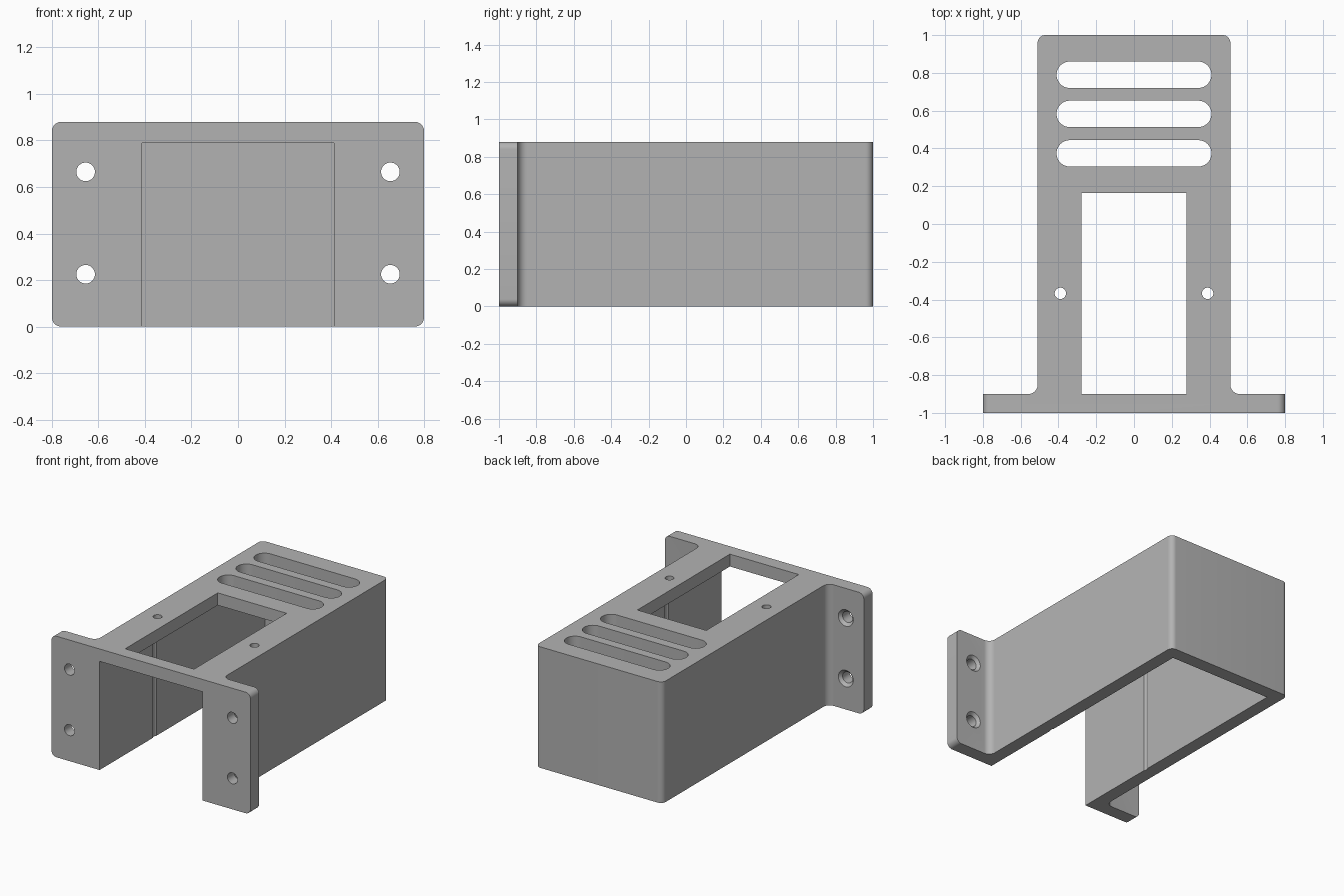
import bpy, bmesh, math
from mathutils import Matrix, Vector

cube = bpy.data.objects.get("Cube")
if cube:
    bpy.data.objects.remove(cube, do_unlink=True)

H = 0.88          # overall height
FLANGE_Y = -0.9   # rear face of the flange

grey = bpy.data.materials.new("plain grey")
grey.use_nodes = True
colour = (0.45, 0.45, 0.45, 1)
grey.diffuse_color = colour
grey.node_tree.nodes["Principled BSDF"].inputs["Base Color"].default_value = colour


def arc(cx, cy, r, start, end, steps=10):
    """Points of an arc, angles in degrees."""
    angles = [math.radians(start + (end - start) * i / steps) for i in range(steps + 1)]
    return [(cx + r * math.cos(a), cy + r * math.sin(a)) for a in angles]


def rounded_rect(x0, x1, y0, y1, r, steps=10):
    pts = []
    for cx, cy, a in ((x1 - r, y0 + r, -90), (x1 - r, y1 - r, 0),
                      (x0 + r, y1 - r, 90), (x0 + r, y0 + r, 180)):
        pts += arc(cx, cy, r, a, a + 90, steps)
    clean = []
    for p in pts:
        if not clean or math.dist(p, clean[-1]) > 1e-5:
            clean.append(p)
    return clean


def finish(name, bm):
    bmesh.ops.recalc_face_normals(bm, faces=bm.faces)
    mesh = bpy.data.meshes.new(name)
    bm.to_mesh(mesh)
    bm.free()
    mesh.materials.append(grey)
    ob = bpy.data.objects.new(name, mesh)
    bpy.context.collection.objects.link(ob)
    return ob


def prism(name, pts, low, high, axis="Z"):
    """Extrude a 2D outline along Z (outline in xy) or Y (outline in xz)."""
    place = (lambda u, v, w: (u, v, w)) if axis == "Z" else (lambda u, v, w: (u, w, v))
    bm = bmesh.new()
    face = bm.faces.new([bm.verts.new(place(u, v, low)) for u, v in pts])
    new = bmesh.ops.extrude_face_region(bm, geom=[face])["geom"]
    bmesh.ops.translate(bm, verts=[g for g in new if isinstance(g, bmesh.types.BMVert)],
                        vec=place(0, 0, high - low))
    return finish(name, bm)


def cone(name, centre, r1, r2, depth, axis="Z"):
    bm = bmesh.new()
    turn = Matrix.Rotation(math.radians(-90), 4, "X") if axis == "Y" else Matrix()
    bmesh.ops.create_cone(bm, cap_ends=True, segments=40, radius1=r1, radius2=r2,
                          depth=depth, matrix=Matrix.Translation(Vector(centre)) @ turn)
    return finish(name, bm)


def combine(target, other, operation):
    """Apply a boolean and remove the helper."""
    mod = target.modifiers.new("cut", "BOOLEAN")
    mod.operation, mod.solver, mod.object = operation, "EXACT", other
    bpy.context.view_layer.objects.active = target
    bpy.ops.object.modifier_apply(modifier=mod.name)
    bpy.data.objects.remove(other, do_unlink=True)


# Body: rounded rear corners, fillets flaring into the flange
half = arc(0.56, FLANGE_Y + 0.05, 0.05, 270, 180) + arc(0.47, 0.96, 0.04, 0, 90)
half = [(0.56, -0.95)] + half
outline = half + [(-x, y) for x, y in reversed(half)]
bracket = prism("bracket", outline, 0, H)

# Mounting flange
flange = prism("flange", rounded_rect(-0.8, 0.8, 0, H, 0.04), -1, FLANGE_Y, "Y")
combine(bracket, flange, "UNION")

# Inner cavity, open at the front and underneath
cavity = [(-0.413, -0.2), (0.413, -0.2), (0.413, 0.79), (-0.413, 0.79)]
combine(bracket, prism("cavity", cavity, -1.2, 0.9, "Y"), "DIFFERENCE")

# Rectangular window in the top
window = [(-0.277, FLANGE_Y), (0.277, FLANGE_Y), (0.277, 0.163), (-0.277, 0.163)]
combine(bracket, prism("window", window, 0.6, 1.1), "DIFFERENCE")

# Three ventilation slots
for y in (0.374, 0.583, 0.79):
    slot = rounded_rect(-0.41, 0.41, y - 0.07, y + 0.07, 0.07)
    combine(bracket, prism("slot", slot, 0.6, 1.1), "DIFFERENCE")

for side in (-1, 1):
    # Vertical screw hole that also grooves the inner wall
    combine(bracket, cone("screw_hole", (side * 0.39, -0.367, 0.45), 0.03, 0.03, 1.4), "DIFFERENCE")
    # Flange holes, countersunk from behind
    for z in (0.225, 0.665):
        x = side * 0.655
        combine(bracket, cone("bolt_hole", (x, -0.95, z), 0.04, 0.04, 0.3, "Y"), "DIFFERENCE")
        combine(bracket, cone("countersink", (x, -0.91, z), 0.03, 0.07, 0.04, "Y"), "DIFFERENCE")

# Smooth the rounded faces, keep the edges sharp
bpy.ops.object.select_all(action="DESELECT")
bracket.select_set(True)
bpy.context.view_layer.objects.active = bracket
bpy.ops.object.shade_smooth_by_angle(angle=math.radians(30))
